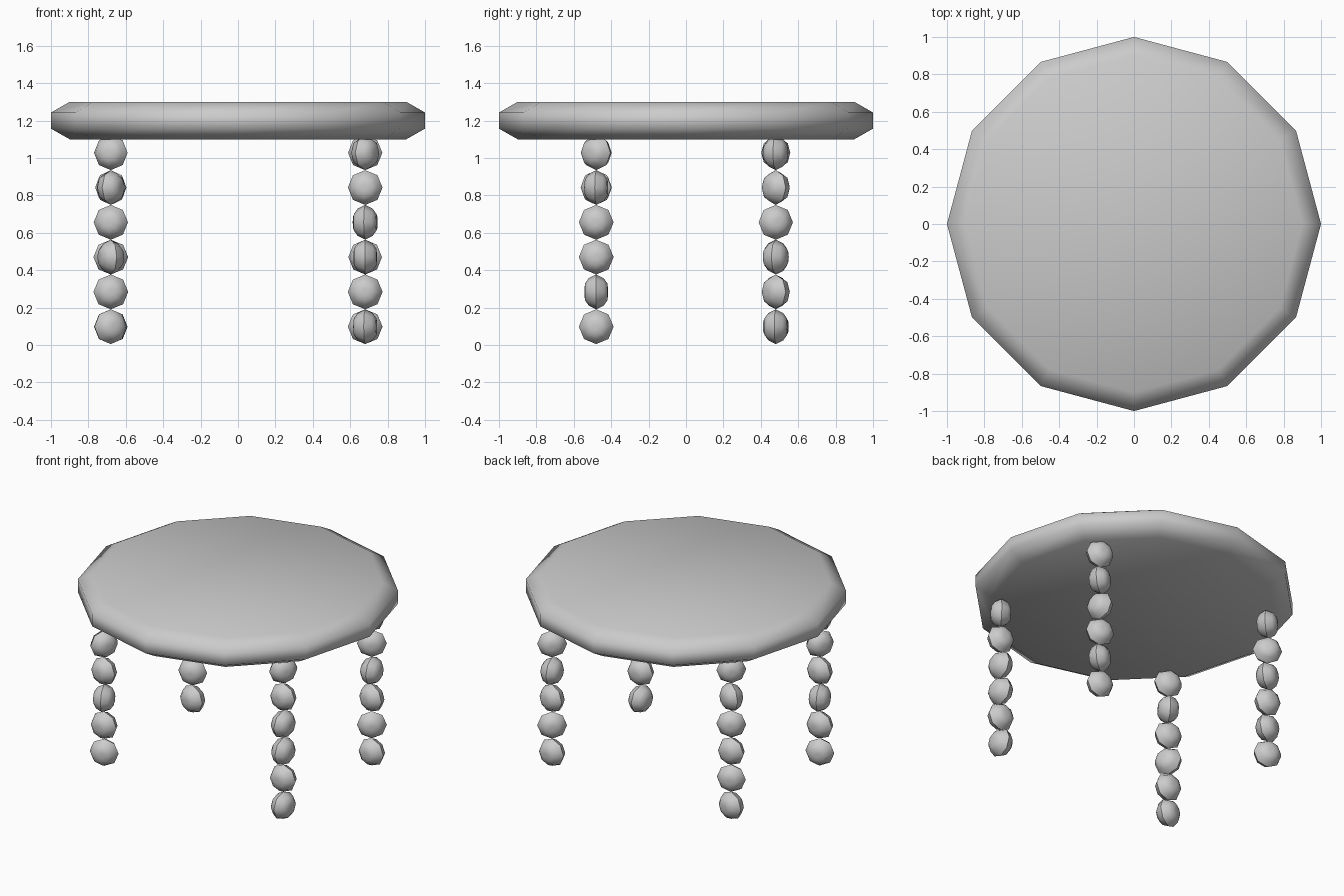
import bpy, bmesh
from math import radians, cos, sin, pi
from mathutils import Matrix

cube = bpy.data.objects.get("Cube")
if cube:
    bpy.data.objects.remove(cube, do_unlink=True)

grey = bpy.data.materials.new("plain_grey")
grey.use_nodes = True
grey.diffuse_color = (0.6, 0.6, 0.6, 1)
bsdf = grey.node_tree.nodes["Principled BSDF"]
bsdf.inputs["Base Color"].default_value = grey.diffuse_color
bsdf.inputs["Roughness"].default_value = 0.7


def lathe(bm, profile, sides, matrix):
    """Turn (radius, height) points about the local z axis, capping both ends."""
    rings = []
    for r, z in profile:
        rings.append([bm.verts.new(matrix @ Matrix.Translation(
            (r * cos(2 * pi * i / sides), r * sin(2 * pi * i / sides), z)).translation)
            for i in range(sides)])
    for low, high in zip(rings, rings[1:]):
        for i in range(sides):
            j = (i + 1) % sides
            bm.faces.new((low[i], low[j], high[j], high[i]))
    bm.faces.new(rings[0][::-1])
    bm.faces.new(rings[-1])


def finish(bm, name, angle):
    bmesh.ops.recalc_face_normals(bm, faces=bm.faces)
    mesh = bpy.data.meshes.new(name)
    bm.to_mesh(mesh)
    bm.free()
    mesh.materials.append(grey)
    obj = bpy.data.objects.new(name, mesh)
    bpy.context.collection.objects.link(obj)
    bpy.ops.object.select_all(action='DESELECT')
    obj.select_set(True)
    bpy.context.view_layer.objects.active = obj
    bpy.ops.object.shade_smooth_by_angle(angle=radians(angle))


# Twelve-sided table top with a chamfered rim
bm = bmesh.new()
lathe(bm, [(0.9, 1.1), (1, 1.157), (1, 1.243), (0.9, 1.3)], 12, Matrix())
finish(bm, "table_top", 70)

# Legs: stacks of flattened eight-sided beads, each turned its own way
half = [(0.093, 0), (0.073, 0.04), (0.045, 0.06), (0.015, 0.063)]
bead = [(r, -h) for r, h in half[:0:-1]] + half

# Bead turns in degrees, from the floor up
legs = {
    "front_left_leg": (0.68, -0.48, [-5, 90, 0, -5, 85, -35]),
    "back_left_leg": (0.68, 0.48, [85, 125, 75, 10, 125, 80]),
    "front_right_leg": (-0.68, -0.48, [110, 90, 20, 80, 150, 75]),
    "back_right_leg": (-0.68, 0.48, [75, 110, 90, 120, 60, 130]),
}
for name, (x, y, turns) in legs.items():
    bm = bmesh.new()
    for level, turn in enumerate(turns):
        place = (Matrix.Translation((x, y, 0.098 + 0.186 * level))
                 @ Matrix.Rotation(radians(turn), 4, 'Z')
                 @ Matrix.Rotation(radians(90), 4, 'Y'))
        lathe(bm, bead, 8, place)
    finish(bm, name, 46)
